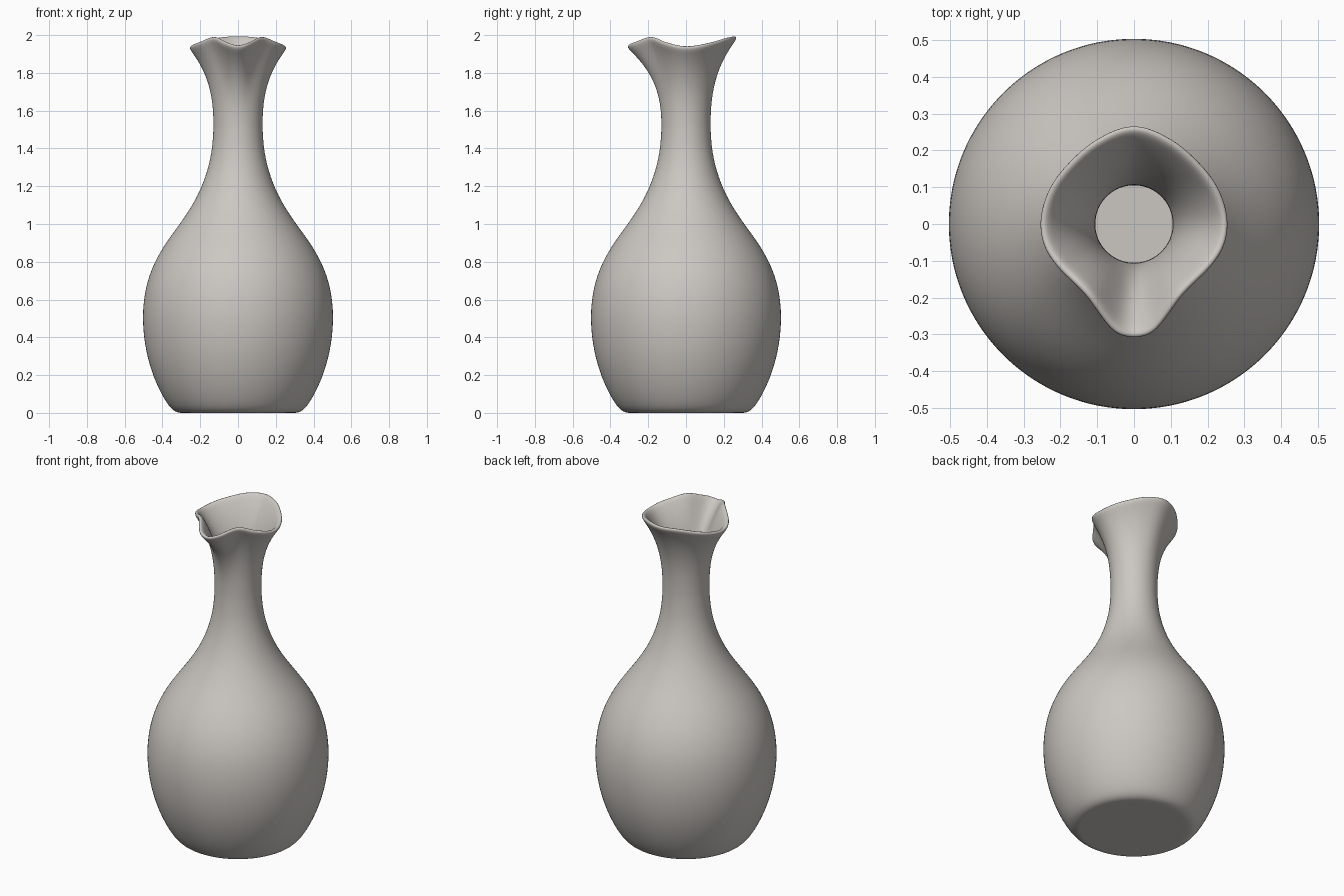
import bpy, bmesh, math

cube = bpy.data.objects.get("Cube")
if cube:
    bpy.data.objects.remove(cube)

SEGMENTS = 72
NECK_Z, NECK_R = 1.5, 0.13

# Body silhouette as (height, radius)
BODY = [(0, 0.31), (0.008, 0.337), (0.035, 0.366), (0.1, 0.407), (0.2, 0.452),
        (0.33, 0.49), (0.48, 0.507), (0.6, 0.5), (0.7, 0.48), (0.8, 0.442),
        (0.9, 0.383), (1.0, 0.308), (1.1, 0.24), (1.2, 0.19), (1.3, 0.156),
        (1.4, 0.136), (NECK_Z, NECK_R)]

# Lip outline by angle away from the spout: (degrees, radius) and (degrees, height)
LIP_RADIUS = [(0, 0.316), (10, 0.308), (20, 0.274), (32, 0.244), (45, 0.236),
              (60, 0.245), (75, 0.258), (90, 0.262), (110, 0.257),
              (135, 0.25), (157, 0.259), (180, 0.274)]
LIP_HEIGHT = [(0, 1.935), (12, 1.951), (34, 1.985), (60, 1.958), (90, 1.933),
              (125, 1.955), (155, 1.98), (180, 1.986)]


def smooth(points, x):
    """Cubic interpolation through points, level at both ends."""
    last = len(points) - 1
    i = max(k for k in range(last) if points[k][0] <= x or k == 0)

    def slope(k):
        if k in (0, last):
            return 0
        (xa, ya), (xb, yb) = points[k - 1], points[k + 1]
        return (yb - ya) / (xb - xa)

    (xa, ya), (xb, yb) = points[i], points[i + 1]
    w = xb - xa
    t = (x - xa) / w
    rise = t * t * (3 - 2 * t)
    return (ya + (yb - ya) * rise + w * slope(i) * t * (1 - t) ** 2
            - w * slope(i + 1) * t * t * (1 - t))


def add_ring(bm, point):
    """One ring; point gives (radius, height) for degrees away from the spout."""
    ring = []
    for s in range(SEGMENTS):
        a = 2 * math.pi * s / SEGMENTS
        away = math.degrees(min(a, 2 * math.pi - a))
        r, z = point(away)
        ring.append(bm.verts.new((r * math.sin(a), -r * math.cos(a), z)))
    return ring


def flare(t):
    """Ring on the widening neck, t = 0 at the neck and 1 at the lip."""
    def point(away):
        reach = smooth(LIP_RADIUS, away) - NECK_R
        height = smooth(LIP_HEIGHT, away) - NECK_Z
        return NECK_R + reach * t ** 2.7, NECK_Z + height * t
    return point


# Outer skin: flat foot, round belly, slim neck, pinched lip
bm = bmesh.new()
rings = [add_ring(bm, lambda away, r=r: (r, 0)) for r in (0.1, 0.22, 0.29)]
rings += [add_ring(bm, lambda away, r=r, z=z: (r, z)) for z, r in BODY]
rings += [add_ring(bm, flare(k / 12)) for k in range(1, 13)]
for low, high in zip(rings, rings[1:]):
    for s in range(SEGMENTS):
        n = (s + 1) % SEGMENTS
        bm.faces.new((low[s], low[n], high[n], high[s]))
centre = bm.verts.new((0, 0, 0))
for s in range(SEGMENTS):
    bm.faces.new((centre, rings[0][(s + 1) % SEGMENTS], rings[0][s]))
for f in bm.faces:
    f.smooth = True

mesh = bpy.data.meshes.new("vase")
bm.to_mesh(mesh)
bm.free()
vase = bpy.data.objects.new("vase", mesh)
bpy.context.collection.objects.link(vase)

# Wall thickness grows inward, then a rounded lip
wall = vase.modifiers.new("wall", 'SOLIDIFY')
wall.thickness = 0.025
wall.offset = -1
soft = vase.modifiers.new("soft", 'SUBSURF')
soft.levels = soft.render_levels = 2

# Warm grey glaze
glaze = bpy.data.materials.new("warm grey ceramic")
glaze.use_nodes = True
colour = (0.6, 0.57, 0.535, 1)
glaze.diffuse_color = colour
glaze.node_tree.nodes["Principled BSDF"].inputs["Base Color"].default_value = colour
mesh.materials.append(glaze)
